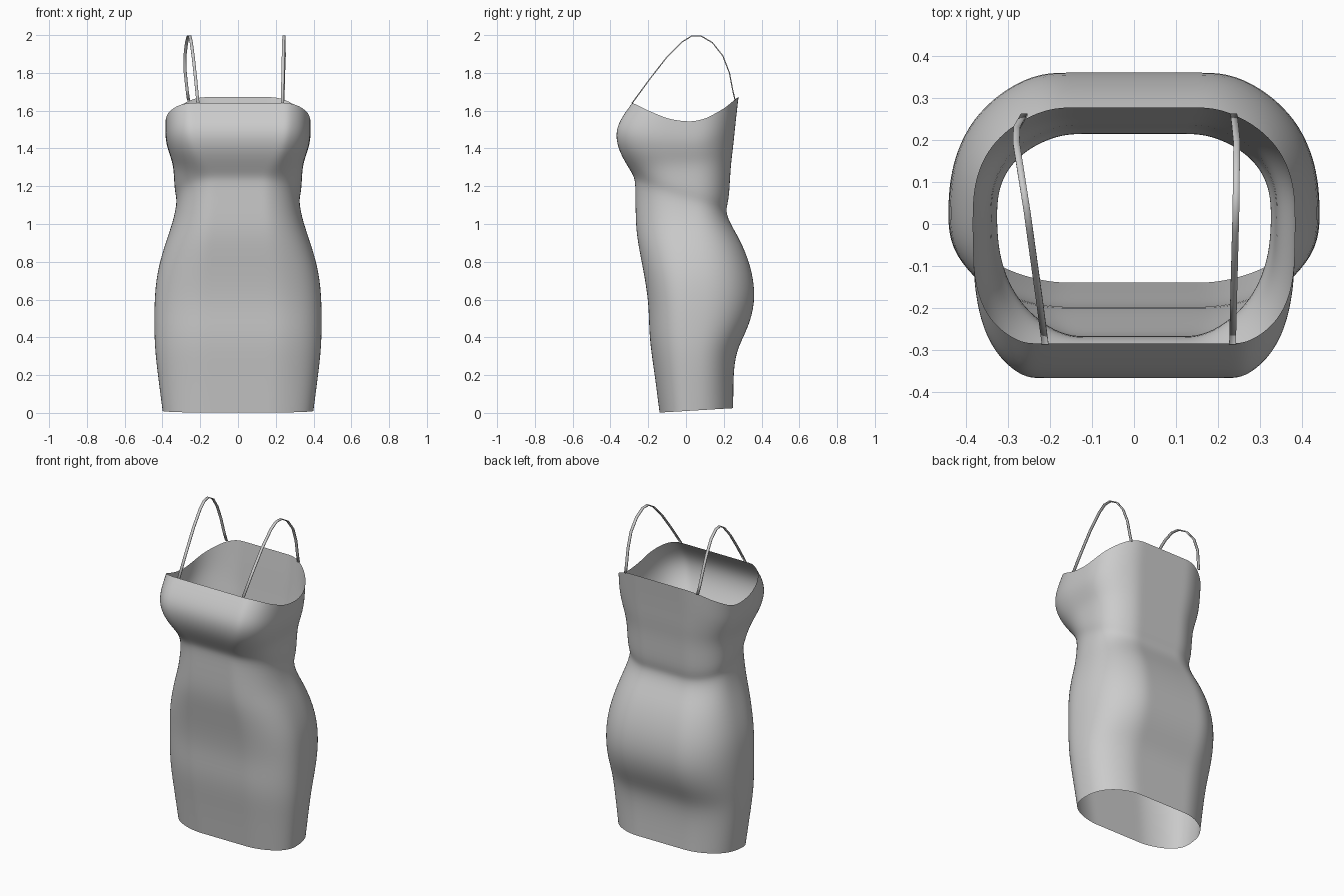
import bpy, bmesh
from math import sin, cos, pi

if "Cube" in bpy.data.objects:
    bpy.data.objects.remove(bpy.data.objects["Cube"])

fabric = bpy.data.materials.new("grey_fabric")
fabric.use_nodes = True
GREY = (0.6, 0.6, 0.6, 1)
fabric.diffuse_color = GREY
fabric.node_tree.nodes["Principled BSDF"].inputs["Base Color"].default_value = GREY


def make_object(name, bm):
    mesh = bpy.data.meshes.new(name)
    bm.to_mesh(mesh)
    bm.free()
    mesh.materials.append(fabric)
    mesh.shade_smooth()
    ob = bpy.data.objects.new(name, mesh)
    bpy.context.collection.objects.link(ob)
    return ob


def strip(bm, rows, closed):
    """Bridge successive rows of points with quads."""
    rings = [[bm.verts.new(p) for p in row] for row in rows]
    for low, high in zip(rings, rings[1:]):
        n = len(low)
        for i in range(n if closed else n - 1):
            j = (i + 1) % n
            bm.faces.new((low[i], low[j], high[j], high[i]))


def lerp(points, x):
    """Piecewise linear lookup."""
    for (x0, y0), (x1, y1) in zip(points, points[1:]):
        if x <= x1:
            return y0 + (y1 - y0) * max(0, (x - x0) / (x1 - x0))
    return points[-1][1]


# Dress sections: height, half width, front y, back y, front squareness
SECTIONS = [
    (0.01, 0.40, -0.14, 0.25, 2.4),
    (0.20, 0.425, -0.165, 0.25, 2.4),
    (0.33, 0.44, -0.185, 0.265, 2.4),
    (0.44, 0.444, -0.195, 0.325, 2.4),
    (0.58, 0.444, -0.197, 0.368, 2.4),
    (0.74, 0.432, -0.222, 0.355, 2.4),
    (0.90, 0.385, -0.255, 0.297, 2.4),
    (1.01, 0.345, -0.267, 0.228, 2.4),
    (1.13, 0.320, -0.267, 0.208, 2.4),
    (1.18, 0.338, -0.272, 0.228, 2.4),
    (1.30, 0.340, -0.305, 0.235, 2.8),
    (1.39, 0.360, -0.355, 0.248, 3.4),
    (1.48, 0.380, -0.374, 0.257, 3.6),
    (1.56, 0.386, -0.355, 0.266, 3.6),
    (1.66, 0.385, -0.285, 0.278, 3.6),
]
# Neckline height by depth: dips under the arms
NECKLINE = [(-0.28, 1.64), (-0.2, 1.6), (-0.03, 1.53), (0.1, 1.555),
            (0.2, 1.61), (0.275, 1.672)]
COLUMNS = 48
BUST_BASE, TOP = 1.3, SECTIONS[-1][0]


def outline(section, angle):
    """Point on a rounded box with flattened front and back."""
    z, half, front, back, square = section
    n = square if sin(angle) < 0 else 2.5
    c, s = cos(angle), sin(angle)
    x = half * abs(c) ** (2 / n) * (1 if c > 0 else -1)
    mid = 0.02
    reach = min(1, 1.08 * abs(s) ** (2 / n))
    y = mid + reach * ((back - mid) if s > 0 else (front - mid))
    return x, y


rows = []
for section in SECTIONS:
    row = []
    for k in range(COLUMNS):
        a = 2 * pi * k / COLUMNS
        x, y = outline(section, a)
        z = section[0]
        if z > BUST_BASE:
            rim = lerp(NECKLINE, outline(SECTIONS[-1], a)[1])
            z = BUST_BASE + (z - BUST_BASE) * (rim - BUST_BASE) / (TOP - BUST_BASE)
        elif 1.1 < z < 1.2:
            z -= 0.25 * y      # slanting waist fold
        elif z < 0.1:
            z += 0.06 * y      # hem rises to the back
        row.append((x, y, z))
    rows.append(row)
bm = bmesh.new()
strip(bm, rows, True)
dress = make_object("dress_body", bm)
smooth = dress.modifiers.new("smooth", "SUBSURF")
smooth.levels = smooth.render_levels = 2

# Shoulder straps: side profile (y, z) shared, x follows each side
PROFILE = [(-0.285, 1.64), (-0.19, 1.77), (-0.1, 1.885), (-0.02, 1.965), (0.03, 1.995),
           (0.08, 1.995), (0.14, 1.96), (0.195, 1.89), (0.23, 1.8), (0.247, 1.71),
           (0.26, 1.655)]
STRAPS = {
    "left_strap": [(-0.28, 0.235), (0.03, 0.243), (0.2, 0.245), (0.26, 0.238)],
    "right_strap": [(-0.28, -0.212), (0.03, -0.255), (0.22, -0.285), (0.26, -0.262)],
}
for name, sway in STRAPS.items():
    bm = bmesh.new()
    strip(bm, [[(lerp(sway, y) + dx, y, z) for dx in (-0.008, 0.008)]
               for y, z in PROFILE], False)
    strap = make_object(name, bm)
    thick = strap.modifiers.new("thickness", "SOLIDIFY")
    thick.thickness = 0.006
    thick.offset = 0
